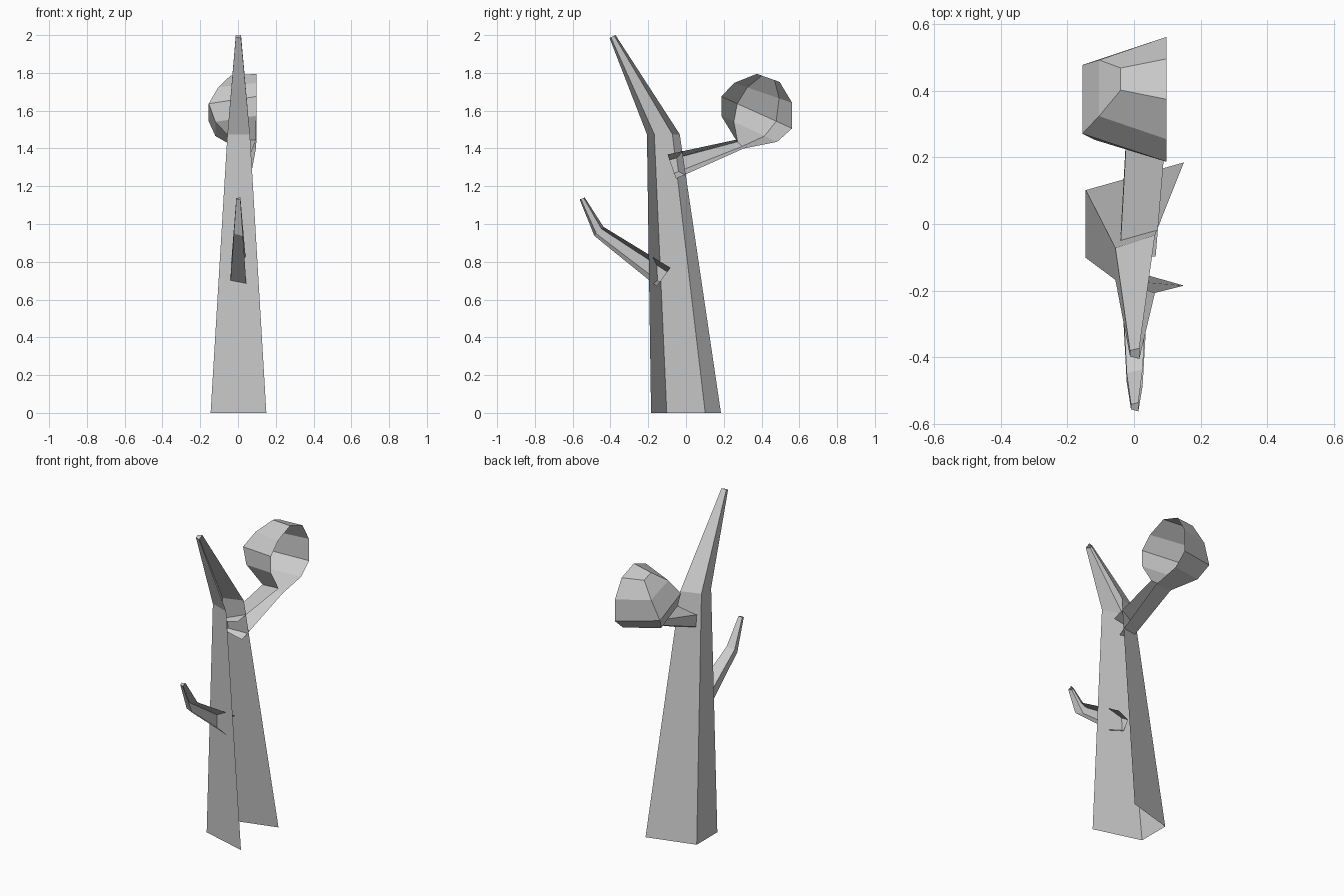
import bpy
import bmesh

if "Cube" in bpy.data.objects:
    bpy.data.objects.remove(bpy.data.objects["Cube"])


def half_tube(name, rings, inset=0.225):
    """Loft an open half-hexagon shell. Each ring is
    (x_inner, x_open, (y, z) of front/lower rim, (y, z) of back/upper rim)."""
    bm = bmesh.new()
    loops = []
    for x_in, x_open, a, d in rings:
        def at(x, t):
            return bm.verts.new((x, a[0] + (d[0] - a[0]) * t, a[1] + (d[1] - a[1]) * t))
        loops.append([at(x_open, 0), at(x_in, inset), at(x_in, 1 - inset), at(x_open, 1)])
    for lo, hi in zip(loops, loops[1:]):
        for i in range(3):
            bm.faces.new((lo[i], hi[i], hi[i + 1], lo[i + 1]))
    bm.faces.new(loops[-1][::-1])  # small cap at the tip
    mesh = bpy.data.meshes.new(name)
    bm.normal_update()
    bm.to_mesh(mesh)
    bm.free()
    obj = bpy.data.objects.new(name, mesh)
    bpy.context.collection.objects.link(obj)
    return obj


# Trunk: tapering, bent forward at the top, open on the +x side
half_tube("trunk", [
    (-0.145, 0.15, (-0.185, 0), (0.185, 0)),
    (-0.056, 0.063, (-0.207, 1.475), (-0.033, 1.475)),
    (-0.012, 0.016, (-0.405, 1.985), (-0.373, 2.0)),
])

# Lower bare branch on the front
half_tube("lower_branch", [
    (-0.04, 0.045, (-0.155, 0.67), (-0.082, 0.768)),
    (-0.022, 0.026, (-0.485, 0.937), (-0.437, 0.985)),
    (-0.009, 0.013, (-0.563, 1.13), (-0.536, 1.14)),
])

# Upper branch swelling into a ball of leaves at the back
half_tube("leafy_branch", [
    (-0.042, 0.065, (-0.053, 1.24), (-0.098, 1.368)),
    (-0.022, 0.095, (0.306, 1.40), (0.264, 1.446)),
    (-0.12, 0.097, (0.482, 1.435), (0.187, 1.572)),
    (-0.155, 0.097, (0.562, 1.506), (0.187, 1.675)),
    (-0.105, 0.097, (0.562, 1.641), (0.255, 1.747)),
    (-0.04, 0.097, (0.496, 1.752), (0.375, 1.795)),
])
